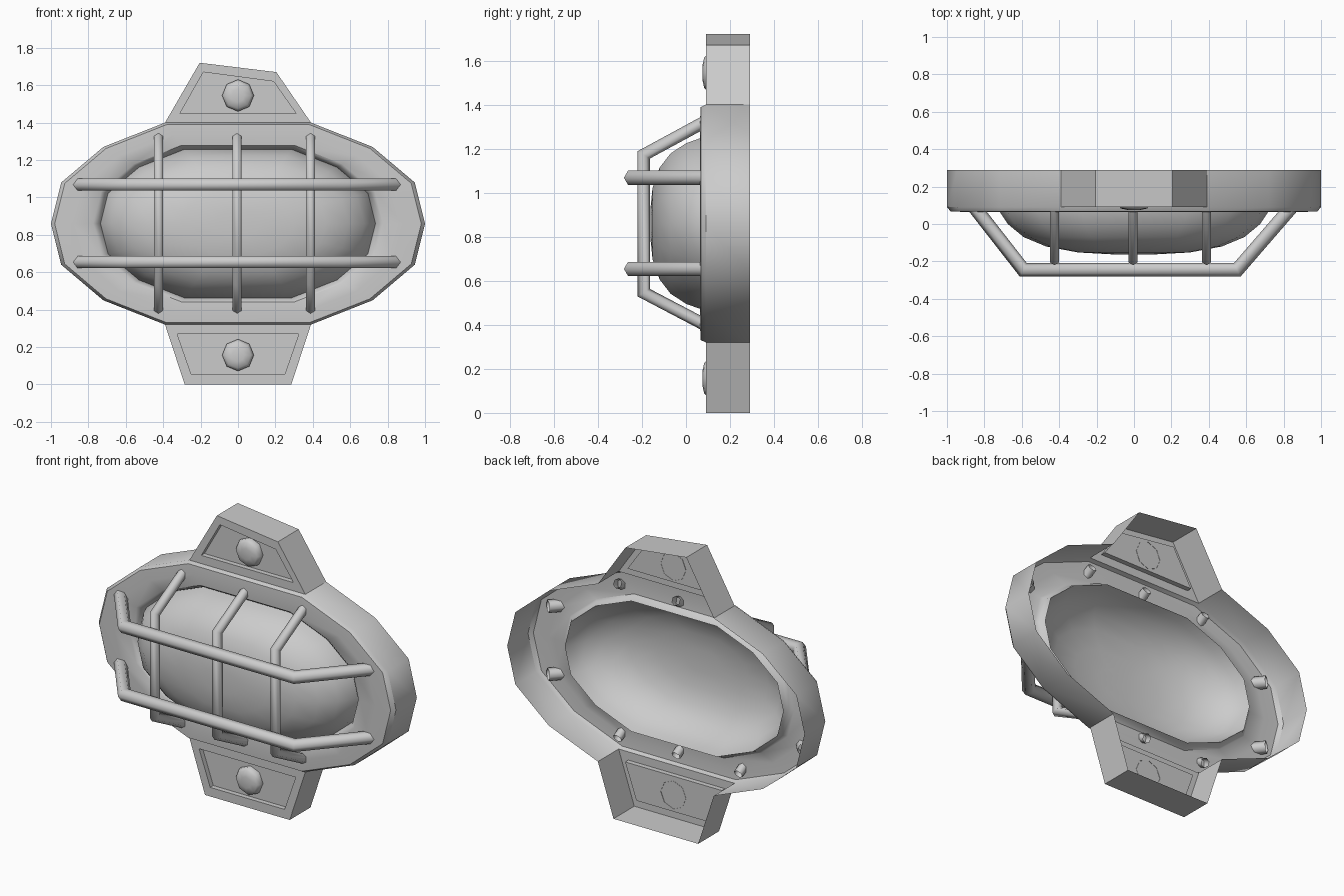
import bpy, bmesh, math
from mathutils import Vector

if "Cube" in bpy.data.objects:
    bpy.data.objects.remove(bpy.data.objects["Cube"])

CZ = 0.86  # height of the lamp centre

# Half outline of the oval rim, (x, z) around the centre, 14 sides when mirrored
QUARTER = [(1.0, 0), (0.945, 0.22), (0.72, 0.41), (0.39, 0.54)]
RIGHT = [(x, -z) for x, z in QUARTER[:0:-1]] + QUARTER
OVAL = RIGHT + [(-x, z) for x, z in RIGHT[::-1] ]
OVAL = [p for i, p in enumerate(OVAL) if p not in OVAL[:i]]


def loft(name, rings, closed=True, cap=False, skip=lambda i, j: False,
         front=True, angle=40):
    """Bridge rings of equal length; front=True turns the shell to face -y."""
    bm = bmesh.new()
    rows = [[bm.verts.new(p) for p in ring] for ring in rings]
    n = len(rows[0])
    for i in range(len(rows) - 1):
        for j in range(n):
            if not skip(i, j):
                k = (j + 1) % n
                bm.faces.new((rows[i][j], rows[i][k], rows[i + 1][k], rows[i + 1][j]))
    if cap:
        bm.faces.new(rows[-1])
    loose = [v for v in bm.verts if not v.link_faces]
    bmesh.ops.delete(bm, geom=loose, context='VERTS')
    bmesh.ops.recalc_face_normals(bm, faces=bm.faces[:])
    bm.normal_update()
    if front and sum(f.normal.y * f.calc_area() for f in bm.faces) > 0:
        bmesh.ops.reverse_faces(bm, faces=bm.faces[:])
    mesh = bpy.data.meshes.new(name)
    bm.to_mesh(mesh)
    bm.free()
    ob = bpy.data.objects.new(name, mesh)
    bpy.context.collection.objects.link(ob)
    bpy.ops.object.select_all(action='DESELECT')
    ob.select_set(True)
    bpy.context.view_layer.objects.active = ob
    if angle:
        bpy.ops.object.shade_smooth_by_angle(angle=math.radians(angle))
    return ob


def oval(scale, y):
    return [(x * scale, y, CZ + z * scale) for x, z in OVAL]


def on_tab_edge(i, j):
    # the rim wall is open where a mounting tab joins it
    a, b = OVAL[j], OVAL[(j + 1) % len(OVAL)]
    return i == 0 and abs(a[1]) == 0.54 and a[1] == b[1]


# Rim: hollow shell, open at the back
loft("rim", [oval(s, y) for s, y in
             [(1, 0.29), (1, 0.09), (0.98, 0.067), (0.88, 0.064),
              (0.775, 0.068), (0.75, 0.085), (0.735, 0.115)]], skip=on_tab_edge)

# Lens: bulging dome
loft("lens_dome", [oval(s, y) for s, y in
                   [(0.735, 0.115), (0.715, 0.06), (0.675, 0.0), (0.59, -0.07),
                    (0.47, -0.12), (0.30, -0.152), (0.12, -0.162)]], cap=True)


# Mounting tabs: open-backed, with a recessed front panel
def tab(name, outer, inner):
    rings = [[(x, y, z) for x, z in pts] for pts, y in
             [(outer, 0.29), (outer, 0.09), (inner, 0.09), (inner, 0.12)]]
    loft(name, rings, cap=True, skip=lambda i, j: i == 0 and j == 0, angle=0)


tab("upper_tab", [(-0.39, 1.40), (0.39, 1.40), (0.205, 1.67), (-0.205, 1.72)],
    [(-0.31, 1.45), (0.31, 1.45), (0.19, 1.62), (-0.185, 1.67)])
tab("lower_tab", [(0.39, 0.32), (-0.39, 0.32), (-0.285, 0), (0.285, 0)],
    [(0.325, 0.27), (-0.325, 0.27), (-0.25, 0.055), (0.25, 0.055)])

# Bolts: eight-sided domed heads
for name, z in (("upper_bolt", 1.545), ("lower_bolt", 0.157)):
    rings = [[(r * math.cos(k * math.pi / 4), y, z + r * math.sin(k * math.pi / 4))
              for k in range(8)]
             for r, y in [(0.085, 0.122), (0.085, 0.1), (0.07, 0.083), (0.035, 0.075)]]
    loft(name, rings, cap=True, angle=50)


# Guard bars: mitred tubes swept along a flat path
def bar(name, path, radius, normal, sides=6):
    pts = [Vector(p) for p in path]
    normal = Vector(normal)
    rings = []
    for i, p in enumerate(pts):
        a = (p - pts[i - 1]).normalized() if i else None
        b = (pts[i + 1] - p).normalized() if i < len(pts) - 1 else None
        a, b = a or b, b or a
        side = (a + b).normalized().cross(normal)
        side /= side.dot(a.cross(normal))  # keep the width through the corner
        rings.append([p + radius * (math.cos(t) * side + math.sin(t) * normal)
                      for t in (2 * math.pi * k / sides for k in range(sides))])
    loft(name, rings, front=False, angle=62)


for name, z in (("upper_cross_bar", 1.068), ("lower_cross_bar", 0.654)):
    bar(name, [(-0.865, 0.105, z), (-0.592, -0.245, z),
               (0.552, -0.245, z), (0.855, 0.105, z)], 0.037, (0, 0, 1))

for name, x in (("left_bar", -0.425), ("middle_bar", -0.005), ("right_bar", 0.388)):
    bar(name, [(x, 0.105, 1.333), (x, -0.192, 1.172),
               (x, -0.192, 0.546), (x, 0.105, 0.39)], 0.028, (1, 0, 0))
